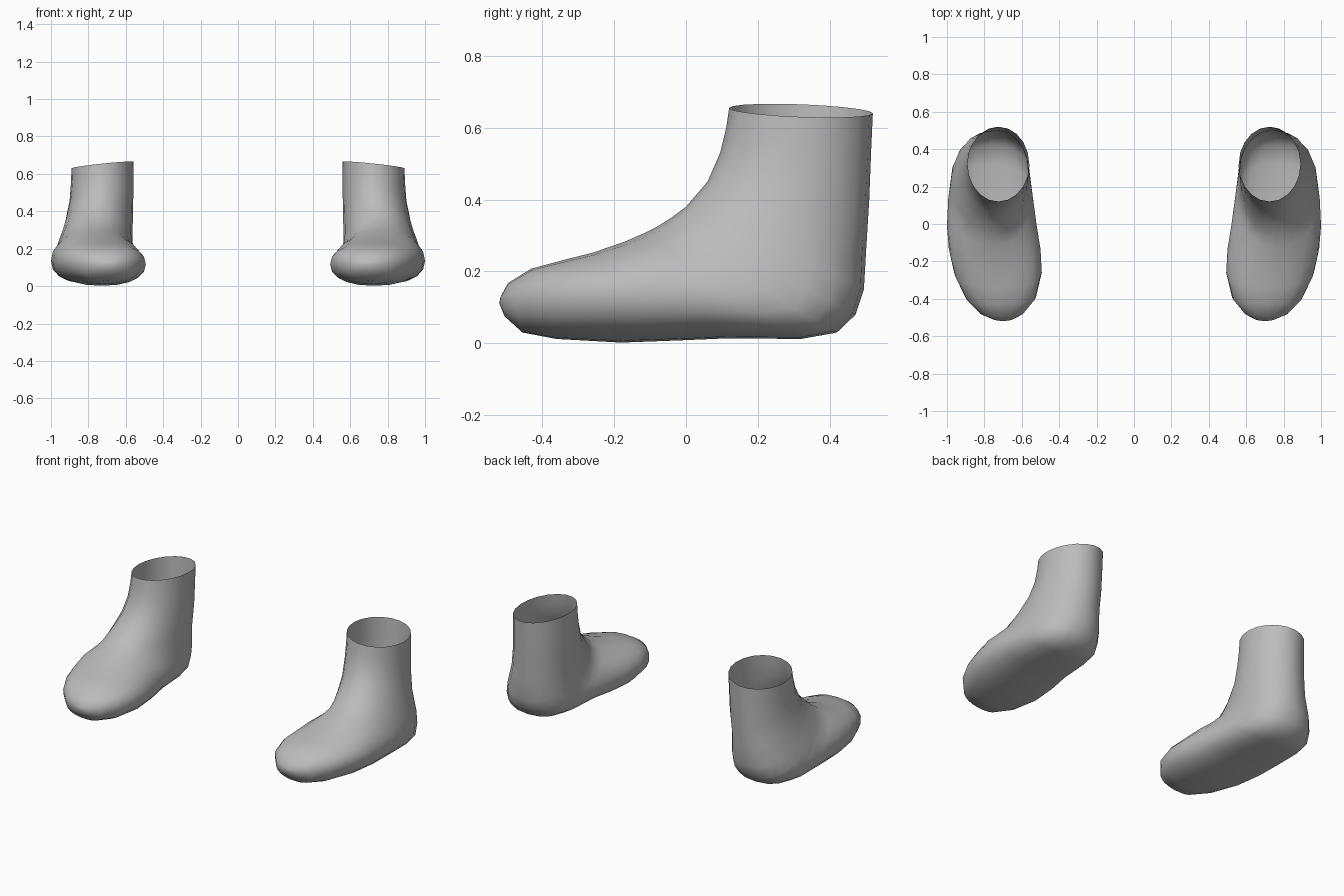
import bpy, bmesh, math

if "Cube" in bpy.data.objects:
    bpy.data.objects.remove(bpy.data.objects["Cube"])

# Single plain grey
grey = bpy.data.materials.new("plain_grey")
grey.use_nodes = True
colour = (0.5, 0.5, 0.5, 1)
grey.diffuse_color = colour
grey.node_tree.nodes["Principled BSDF"].inputs["Base Color"].default_value = colour

# Rings from ankle opening to toe:
# instep y, z, sole y, z, outer x, inner x, sag of the widest point
RINGS = [
    (0.12, 0.655, 0.52, 0.64, 0.89, 0.56, 0),
    (0.112, 0.60, 0.515, 0.53, 0.893, 0.56, 0),
    (0.095, 0.53, 0.51, 0.40, 0.90, 0.56, 0),
    (0.06, 0.45, 0.502, 0.27, 0.92, 0.562, 0),
    (0.0, 0.38, 0.495, 0.15, 0.945, 0.565, 0.03),
    (-0.04, 0.35, 0.472, 0.08, 0.965, 0.56, 0.06),
    (-0.08, 0.325, 0.42, 0.03, 0.98, 0.552, 0.1),
    (-0.12, 0.305, 0.32, 0.012, 0.993, 0.54, 0.08),
    (-0.17, 0.283, 0.12, 0.014, 1.0, 0.52, 0.05),
    (-0.26, 0.252, -0.02, 0.008, 0.99, 0.5, 0.03),
    (-0.34, 0.232, -0.18, 0.002, 0.962, 0.493, 0),
    (-0.43, 0.208, -0.36, 0.012, 0.90, 0.525, 0),
    (-0.495, 0.168, -0.455, 0.03, 0.825, 0.59, 0),
    (-0.516, 0.13, -0.505, 0.075, 0.75, 0.65, 0),
]
SIDES = 20


def ring_points(i, side):
    y0, z0, y1, z1, outer, inner, sag = RINGS[i]
    mid, half = (outer + inner) / 2, (outer - inner) / 2
    square = 1 if i < 4 else 0.88
    tilt = max(0, 1 - i / 3) * 0.106   # opening leans toward the outside
    for k in range(SIDES):
        a = math.tau * k / SIDES
        s, c = math.sin(a), math.cos(a)
        t = (1 - math.copysign(abs(c) ** square, c)) / 2 + sag * s * s
        dx = math.copysign(abs(s) ** square, s) * half
        yield (side * (mid + dx), y0 + (y1 - y0) * t, z0 + (z1 - z0) * t - dx * tilt)


def make_sock(name, side):
    bm = bmesh.new()
    loops = [[bm.verts.new(p) for p in ring_points(i, side)] for i in range(len(RINGS))]
    for a, b in zip(loops, loops[1:]):
        for k in range(SIDES):
            n = (k + 1) % SIDES
            bm.faces.new((a[k], a[n], b[n], b[k]))
    # Closed toe tip
    tip = bm.verts.new((side * 0.7, -0.52, 0.112))
    for k in range(SIDES):
        bm.faces.new((loops[-1][k], loops[-1][(k + 1) % SIDES], tip))
    # Face the shell outward
    bm.normal_update()
    toe_face = tip.link_faces[0]
    if toe_face.normal.y > 0:
        bmesh.ops.reverse_faces(bm, faces=bm.faces[:])
    for f in bm.faces:
        f.smooth = True
    mesh = bpy.data.meshes.new(name)
    bm.to_mesh(mesh)
    bm.free()
    mesh.materials.append(grey)
    bpy.context.collection.objects.link(bpy.data.objects.new(name, mesh))


make_sock("left_sock", 1)
make_sock("right_sock", -1)
